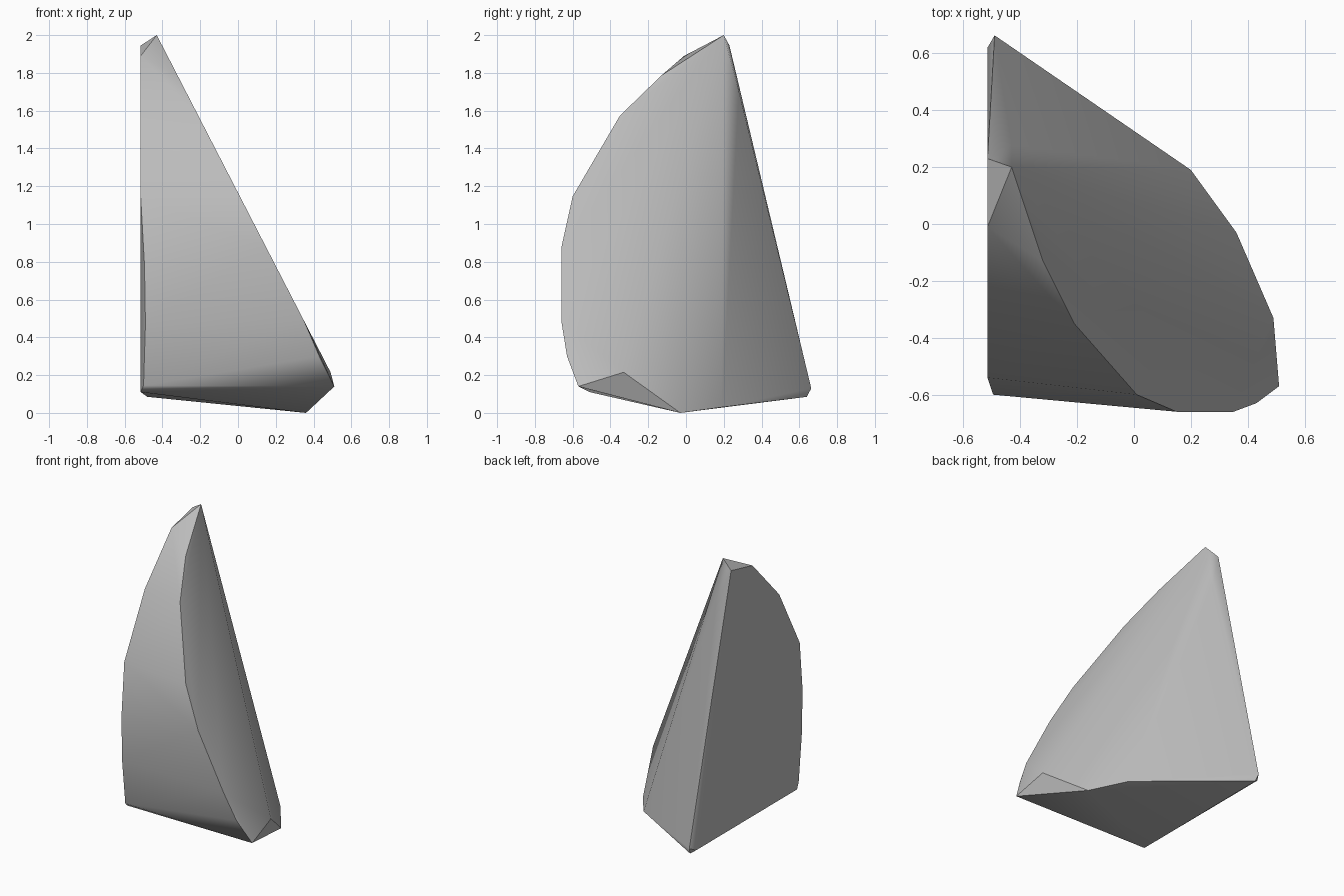
import bpy, bmesh, math

cube = bpy.data.objects.get("Cube")
if cube:
    bpy.data.objects.remove(cube, do_unlink=True)

# Stone colour
stone = bpy.data.materials.new("grey_stone")
stone.use_nodes = True
grey = (0.5, 0.5, 0.5, 1)
stone.diffuse_color = grey
stone.node_tree.nodes["Principled BSDF"].inputs["Base Color"].default_value = grey

apex = (-0.43, 0.2, 2.0)

# Curved rim of the sloping cut face, heights taken from its plane
rim = [(-0.32, -0.13), (-0.21, -0.35), (0.01, -0.6), (0.15, -0.66),
       (0.35, -0.66), (0.49, -0.33)]
slope_face = [(x, y, 2 - 1.94 * (x + 0.43)) for x, y in rim]
corner = [(0.43, -0.63, 0.3), (0.51, -0.57, 0.14)]

# Flat upright side, a profile in y and z
side_profile = [(0.23, 1.945), (-0.01, 1.89), (-0.31, 1.57), (-0.54, 1.14),
                (-0.51, 0.11), (0.62, 0.11)]
flat_side = [(-0.515, y, z) for y, z in side_profile]

# Chamfered front edge, back ridge and underside
front_edge = [(-0.495, -0.6, 0.78), (-0.49, -0.6, 0.47), (-0.5, -0.55, 0.145)]
back_ridge = [(-0.43, 0.28, 1.7), (-0.49, 0.663, 0.13), (-0.48, 0.64, 0.085)]
underside = [(0.36, -0.03, 0), (0.2, 0.19, 0.03)]

# Wrap the outline points into one faceted stone
bm = bmesh.new()
for p in [apex] + slope_face + corner + flat_side + front_edge + back_ridge + underside:
    bm.verts.new(p)
hull = bmesh.ops.convex_hull(bm, input=bm.verts)
loose = [v for v in bm.verts if not v.link_faces]
bmesh.ops.delete(bm, geom=loose, context='VERTS')
bmesh.ops.dissolve_limit(bm, angle_limit=math.radians(1),
                         verts=bm.verts, edges=bm.edges)
bmesh.ops.recalc_face_normals(bm, faces=bm.faces)
mesh = bpy.data.meshes.new("stone_shard")
bm.to_mesh(mesh)
bm.free()
mesh.materials.append(stone)

shard = bpy.data.objects.new("stone_shard", mesh)
bpy.context.collection.objects.link(shard)
bpy.ops.object.select_all(action='DESELECT')
shard.select_set(True)
bpy.context.view_layer.objects.active = shard
bpy.ops.object.shade_smooth_by_angle(angle=math.radians(35))

# Keep the broad faces flat while the small ones blend
weighted = shard.modifiers.new("weighted_normals", 'WEIGHTED_NORMAL')
weighted.keep_sharp = True
